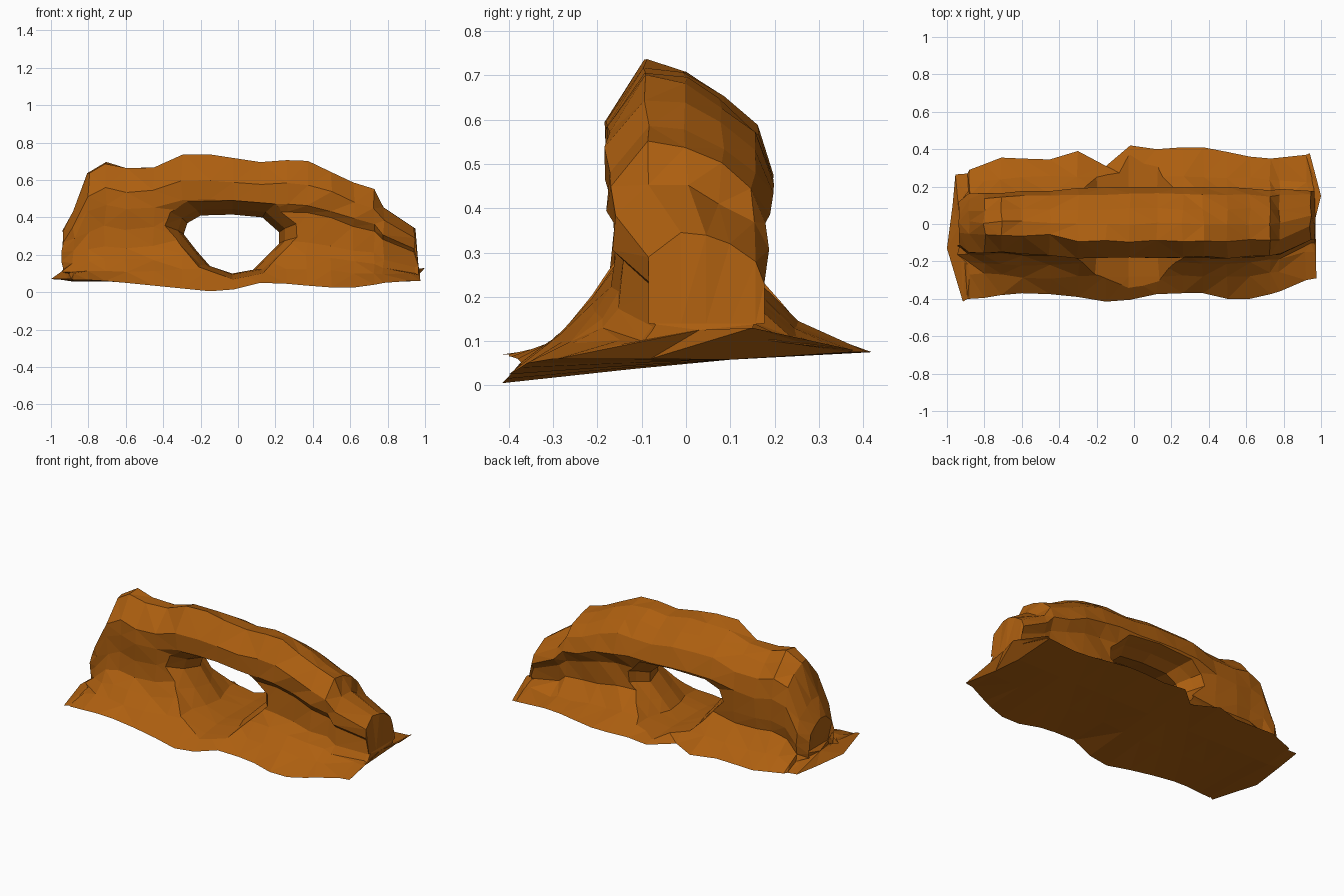
import bpy, bmesh, random

random.seed(4)
cube = bpy.data.objects.get("Cube")
if cube:
    bpy.data.objects.remove(cube, do_unlink=True)

rock = bpy.data.materials.new("orange sandstone")
rock.use_nodes = True
colour = (0.42, 0.115, 0.005, 1)
rock.diffuse_color = colour
rock.node_tree.nodes["Principled BSDF"].inputs["Base Color"].default_value = colour


def loft(name, rings, caps):
    """Skin closed rings of points; each end closes on a point of caps."""
    bm = bmesh.new()
    rows = [[bm.verts.new(p) for p in ring] for ring in rings]
    n = len(rows[0])
    for a, b in zip(rows, rows[1:]):
        for i in range(n):
            j = (i + 1) % n
            bm.faces.new((a[i], a[j], b[j], b[i]))
    for row, point in ((rows[0], caps[0]), (rows[-1], caps[1])):
        tip = bm.verts.new(point)
        for i in range(n):
            bm.faces.new((row[i], row[(i + 1) % n], tip))
    bmesh.ops.triangulate(bm, faces=bm.faces[:], quad_method='SHORT_EDGE')
    bmesh.ops.recalc_face_normals(bm, faces=bm.faces[:])
    mesh = bpy.data.meshes.new(name)
    bm.to_mesh(mesh)
    bm.free()
    mesh.materials.append(rock)
    obj = bpy.data.objects.new(name, mesh)
    bpy.context.collection.objects.link(obj)
    return obj


def jitter(amount=.007):
    return random.uniform(-amount, amount)


# Wall cross-sections (y, z) between the two skirt edges:
# the plain shoulder on one side, the overhanging lintel on the other
shoulder = [(-.29, .125), (-.225, .19), (-.175, .26), (-.162, .37), (-.162, .48),
            (-.165, .58), (-.06, .72), (.01, .72), (.08, .67), (.15, .59),
            (.175, .47), (.17, .33), (.16, .25), (.25, .15)]
lintel = [(-.28, .125), (-.21, .2), (-.165, .28), (-.152, .44), (-.178, .49),
          (-.178, .6), (-.09, .73), (0, .71), (.08, .66), (.16, .59),
          (.195, .48), (.155, .4), (.15, .25), (.25, .145)]

# Stations along the wall: x, crest height, front edge y and z, back edge y
stations = [(-.94, .33, -.4, .07, .27), (-.88, .44, -.4, .065, .29),
            (-.8, .65, -.395, .065, .32), (-.71, .7, -.38, .06, .355),
            (-.6, .67, -.37, .05, .35), (-.45, .68, -.375, .035, .345),
            (-.3, .73, -.39, .02, .39), (-.15, .73, -.415, .005, .31),
            (-.02, .72, -.405, .015, .42), (.12, .7, -.375, .05, .4),
            (.26, .71, -.37, .045, .41), (.37, .7, -.37, .035, .41),
            (.5, .65, -.4, .025, .385), (.62, .59, -.4, .025, .36),
            (.73, .55, -.375, .04, .35), (.78, .46, -.36, .05, .355),
            (.945, .35, -.3, .06, .37)]
rings = []
for x, crest, front, front_z, back in stations:
    narrow = .7 if abs(x) > .9 else .93 if abs(x) > .7 else 1
    shift = .045 if x > .9 else 0
    foot_x = min(max(x, -.89), .92)
    ring = [(foot_x, front, front_z)]
    for y, z in (shoulder if x < -.4 else lintel):
        height = max(z * crest / .73, front_z + .04)
        # the low slope stays on the skirt, the wall follows the crest
        wall_x = foot_x if z < .18 else x
        ring.append((wall_x + jitter(), y * narrow + shift + jitter(),
                     height + jitter()))
    ring += [(foot_x, back, .075), (foot_x, .1, .058),
             (foot_x, -.12, .035 + front_z * .4)]
    rings.append(ring)


def foot_ring(wall, x, ledge, front, back, tips):
    """Drop the end wall to a ledge and spread the ragged skirt around it."""
    body = [(x, y, min(z, ledge) - .01) for _, y, z in wall[1:-3]]
    return [front] + body + [back] + tips


left = foot_ring(rings[0], -.905, .15, (-.915, -.415, .07), (-.955, .265, .08),
                 [(-.97, .1, .07), (-1, -.13, .07)])
right = foot_ring(rings[-1], .965, .15, (.975, -.29, .06), (.94, .378, .08),
                  [(1, .15, .13), (.935, -.08, .06)])
arch = loft("rock_arch", [left] + rings + [right],
            [(-.93, 0, .12), (.97, .03, .125)])

# Opening, flared towards both faces under the lintel
outline = [(-.29, .31), (-.27, .37), (-.2, .41), (-.03, .415), (.13, .4),
           (.22, .32), (.22, .26), (.14, .18), (.08, .12), (-.03, .1),
           (-.15, .14), (-.22, .22)]
# Slices: y, widening, lift of the roof, drop of the floor
slices = [(-.5, 1.5, .08, .06), (-.28, 1.5, .08, .02), (-.17, 1.42, .075, .005),
          (-.08, 1.12, .03, 0), (.04, 1, 0, 0), (.11, 1.2, .03, 0),
          (.2, 1.4, .055, 0), (.5, 1.5, .055, .015)]
holes = []
for y, wide, lift, drop in slices:
    ring = []
    for x, z in outline:
        t = (z - .1) / .315
        ring.append((-.03 + (x + .03) * wide, y, z + lift * t - drop * (1 - t)))
    holes.append(ring)
cutter = loft("opening_cutter", holes, [(-.03, -.51, .25), (-.03, .51, .25)])
cutter.hide_render = True

cut = arch.modifiers.new("opening", 'BOOLEAN')
cut.operation = 'DIFFERENCE'
cut.solver = 'EXACT'
cut.object = cutter

# Bake the cut so the helper can go
bpy.context.view_layer.update()
graph = bpy.context.evaluated_depsgraph_get()
carved = bpy.data.meshes.new_from_object(arch.evaluated_get(graph))
arch.modifiers.clear()
arch.data = carved
bpy.data.objects.remove(cutter, do_unlink=True)
for face in carved.polygons:
    face.use_smooth = False
